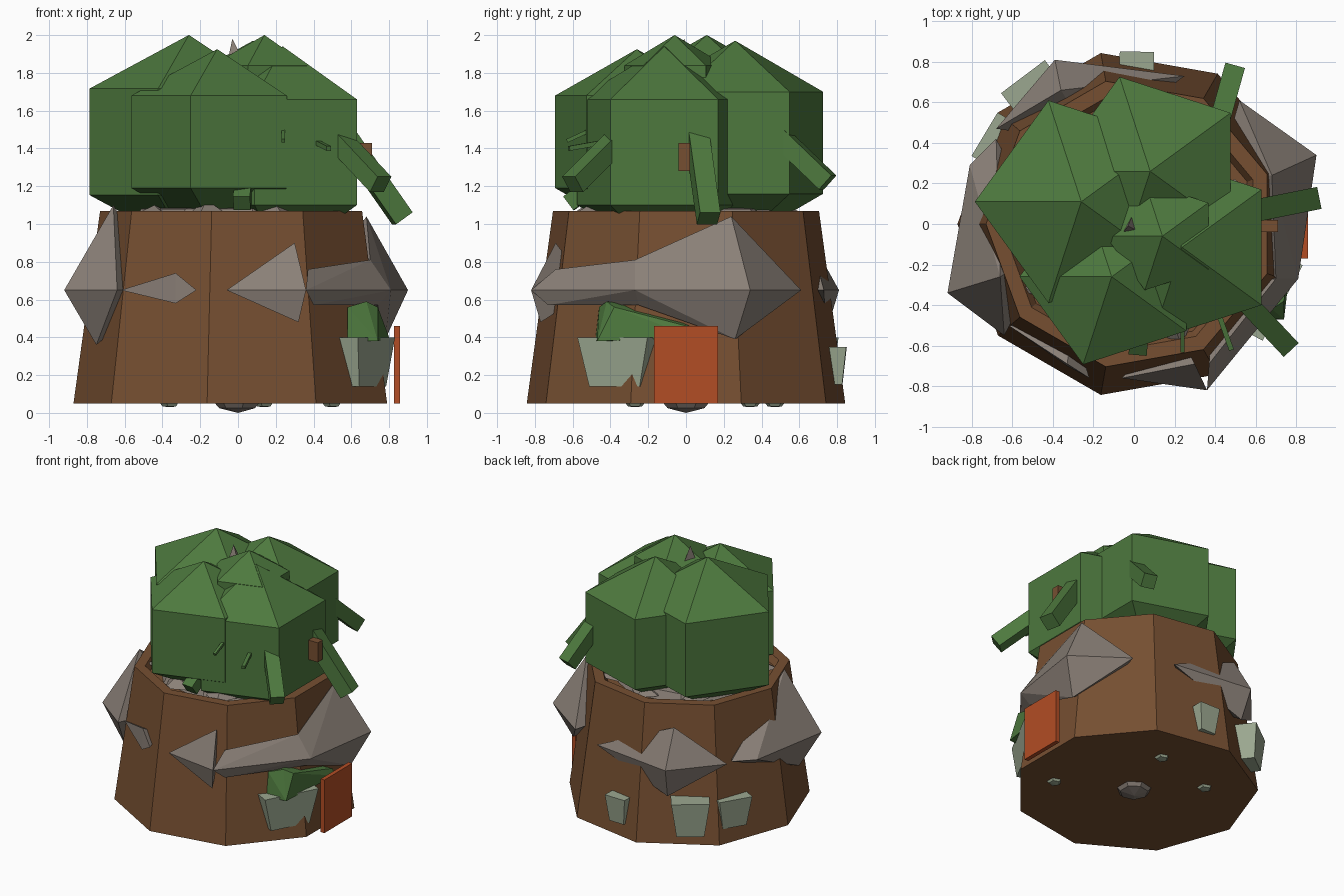
import bpy, bmesh, random
from math import radians, cos, sin, tau
from mathutils import Vector

random.seed(4)
if "Cube" in bpy.data.objects:
    bpy.data.objects.remove(bpy.data.objects["Cube"])


def material(name, rgb):
    m = bpy.data.materials.new(name)
    m.use_nodes = True
    m.diffuse_color = (*rgb, 1)
    m.node_tree.nodes["Principled BSDF"].inputs["Base Color"].default_value = (*rgb, 1)
    return m


BROWN = material("brown wood", (.18, .078, .031))
GREEN = material("leaf green", (.075, .19, .048))
GREY = material("warm grey rock", (.255, .215, .185))
PALE = material("pale green stone", (.33, .39, .28))
ORANGE = material("orange door", (.45, .074, .018))


def finish(name, bm, mat):
    bmesh.ops.recalc_face_normals(bm, faces=bm.faces)
    mesh = bpy.data.meshes.new(name)
    bm.to_mesh(mesh)
    bm.free()
    mesh.materials.append(mat)
    ob = bpy.data.objects.new(name, mesh)
    bpy.context.collection.objects.link(ob)
    return ob


def hull(name, mat, *points):
    bm = bmesh.new()
    for p in points:
        bm.verts.new(p)
    out = bmesh.ops.convex_hull(bm, input=bm.verts)
    spare = {g for g in out["geom_interior"] + out["geom_unused"] if isinstance(g, bmesh.types.BMVert)}
    bmesh.ops.delete(bm, geom=list(spare), context="VERTS")
    return finish(name, bm, mat)


def box(name, mat, lo, hi):
    return hull(name, mat, *[(x, y, z) for x in (lo[0], hi[0])
                             for y in (lo[1], hi[1]) for z in (lo[2], hi[2])])


def lathe(name, mat, profile, sides, centre, phase=180):
    """Faceted solid turned around a vertical axis, capped at both ends."""
    bm = bmesh.new()
    rings = []
    for r, z in profile:
        angles = [radians(phase) + tau * i / sides for i in range(sides)]
        rings.append([bm.verts.new((centre[0] + r * cos(a), centre[1] + r * sin(a), z))
                      for a in angles])
    for a, b in zip(rings, rings[1:]):
        for i in range(sides):
            j = (i + 1) % sides
            bm.faces.new((a[i], a[j], b[j], b[i]))
    bm.faces.new(rings[0])
    bm.faces.new(rings[-1])
    return finish(name, bm, mat)


def foliage(name, x, y, z, radius, height):
    """Five-sided ball: upright walls with a pyramid above and below."""
    h = height / 2
    lathe(name, GREEN, [(.001, z - height), (radius, z - h), (radius, z + h),
                        (.001, z + height)], 5, (x, y))


def bar(name, mat, start, end, width):
    a, b = Vector(start), Vector(end)
    d = (b - a).normalized()
    side = d.cross((0, 0, 1)).normalized() * width / 2
    up = side.cross(d)
    hull(name, mat, *[p + s * side + t * up for p in (a, b) for s in (-1, 1) for t in (-1, 1)])


def planter(name, angle, reach, depth, width, top, bottom=.14):
    """Stone pot, narrower at its foot, set against the trunk wall."""
    a = radians(angle)
    out, side = Vector((cos(a), sin(a), 0)), Vector((-sin(a), cos(a), 0))
    pts = []
    for z, k in ((bottom, .72), (top, 1)):
        for s in (-1, 1):
            for r in (reach - depth, reach - (1 - k) * .08):
                pts.append(out * r + side * s * k * width / 2 + Vector((0, 0, z)))
    hull(name, PALE, *pts)


# Trunk with a shallow hollow at the top
lathe("trunk", BROWN, [(.856, .05), (.715, 1.07), (.64, 1.07), (.61, 1.02)], 9, (-.015, 0))

# Rubble filling the hollow
lathe("rubble_bed", GREY, [(.57, 1.0), (.53, 1.08), (.3, 1.10)], 9, (-.015, 0), 160)
for i in range(9):
    a = tau * i / 9 + .2
    c = Vector((.52 * cos(a), .52 * sin(a), 1.05))
    hull(f"rubble_{i}", GREY, *[c + Vector((.12 * cos(t), .12 * sin(t), 0))
                                for t in (a, a + 1.5, a + 3, a + 4.6)],
         c + Vector((0, 0, random.uniform(.03, .08))))

# Jagged rocks around the trunk
hull("left_rock", GREY, (-.92, -.34, .65), (-.66, -.26, 1.1), (-.64, -.55, .65),
     (-.75, -.31, .36), (-.81, .29, .65), (-.68, .42, .65), (-.4, -.1, .65))
hull("right_rock", GREY, (.9, .34, .65), (.68, .24, 1.04), (.52, .61, .65), (.78, .26, .39),
     (.81, -.27, .65), (.70, -.27, .81), (.74, -.25, .57), (.4, .2, .65))
hull("rock_band", GREY, (.36, -.82, .65), (.37, -.69, .76), (.4, -.73, .57),
     (.81, -.27, .65), (.70, -.27, .81), (.74, -.25, .57), (.4, -.3, .65))
hull("front_rock", GREY, (-.06, -.76, .65), (.3, -.69, .9), (.32, -.77, .48),
     (.36, -.82, .65), (.2, -.5, .65))
hull("small_front_rock", GREY, (-.62, -.5, .65), (-.33, -.69, .74), (-.22, -.76, .65),
     (-.33, -.70, .58), (-.3, -.5, .65))
hull("back_rock", GREY, (.25, .73, .65), (-.39, .81, .65), (-.68, .47, .65),
     (-.36, .66, .92), (-.36, .74, .42), (-.2, .4, .65))

# Stones under the base
lathe("base_stone", GREY, [(.13, .06), (.1, .025), (.001, 0)], 7, (0, 0))
for i, spot in enumerate([(.5, -.27), (.14, .47), (-.36, .34)]):
    lathe(f"base_pebble_{i}", PALE, [(.06, .06), (.04, .035), (.01, .03)], 5, spot)

# Planters, the shrub in the front one, and the door
planter("front_planter", -28, .83, .25, .42, .4, .14)
planter("back_planter", 89, .85, .12, .17, .35, .15)
planter("back_left_planter", 127, .91, .2, .27, .4)
planter("side_planter", 149, .86, .12, .25, .38, .16)
hull("planter_shrub", GREEN, (.58, -.48, .38), (.74, -.47, .38), (.80, .04, .40), (.58, 0, .38),
     (.58, -.46, .56), (.68, -.42, .59), (.74, -.38, .56), (.78, .04, .45), (.58, -.2, .56))
box("door", ORANGE, (.825, -.17, .05), (.857, .17, .46))

# Foliage clumps
foliage("left_foliage", -.26, .11, 1.435, .525, .565)
foliage("back_foliage", .08, .26, 1.43, .49, .54)
foliage("right_foliage", .237, -.115, 1.38, .485, .56)
foliage("front_foliage", -.11, -.26, 1.435, .455, .49)
foliage("top_foliage", .14, -.06, 1.68, .28, .32)

# Drooping leaves, a twig end and a stone tip
bar("right_leaf", GREEN, (.57, .06, 1.46), (.87, .12, 1.03), .11)
bar("front_leaf", GREEN, (.53, -.36, 1.45), (.755, -.6, 1.21), .1)
bar("back_leaf", GREEN, (.42, .5, 1.46), (.49, .75, 1.22), .1)
bar("low_leaf", GREEN, (.03, -.5, 1.2), (.02, -.62, 1.11), .09)
bar("thin_leaf_a", GREEN, (.24, -.5, 1.5), (.24, -.63, 1.44), .02)
bar("thin_leaf_b", GREEN, (.42, -.45, 1.43), (.48, -.62, 1.4), .025)
box("twig_end", BROWN, (.55, -.04, 1.28), (.71, .02, 1.43))
hull("stone_tip", GREY, (-.06, -.05, 1.84), (.03, -.04, 1.86), (-.01, .04, 1.86), (-.03, -.01, 1.98))
